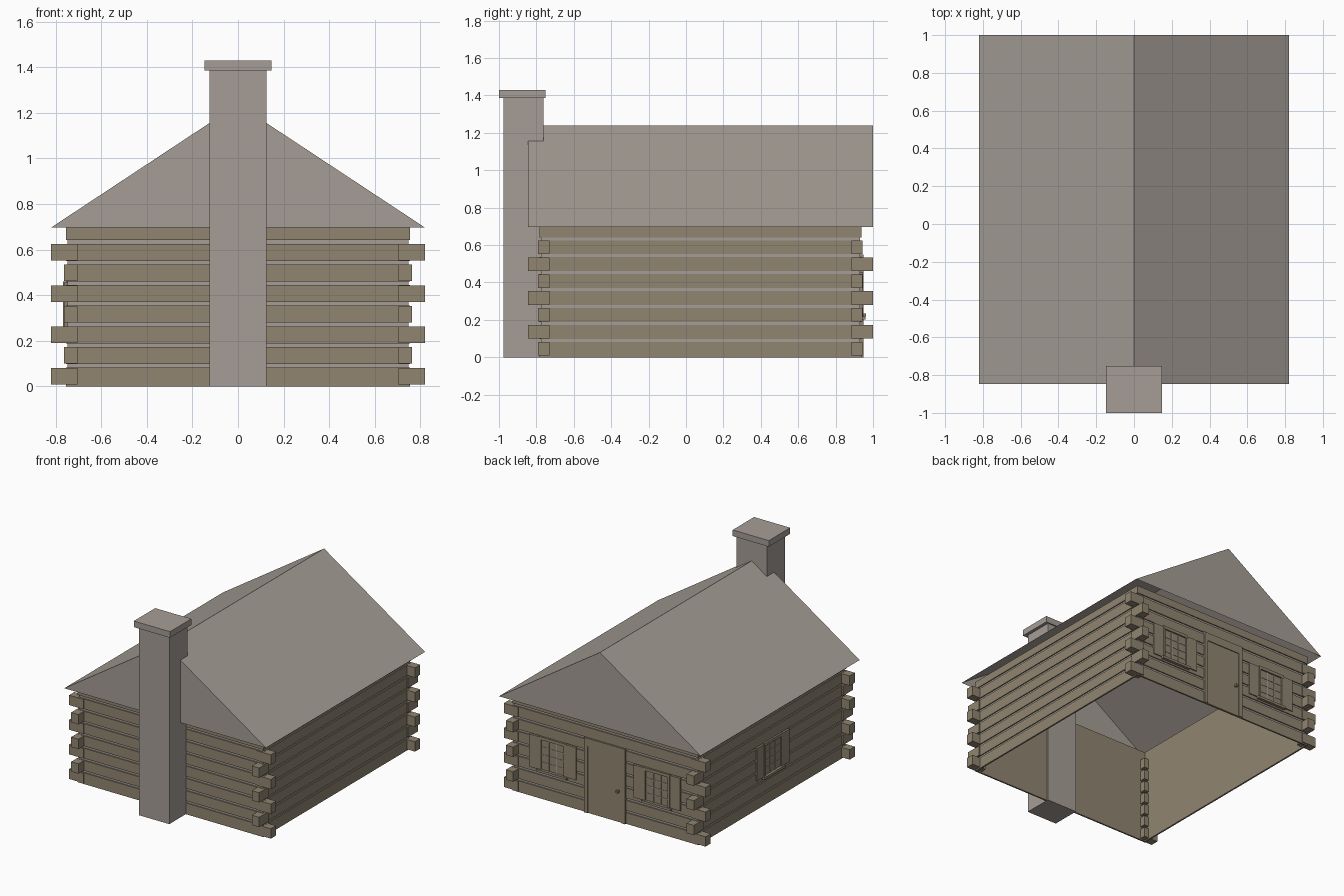
import bpy, bmesh
from mathutils import Matrix, Vector

cube = bpy.data.objects.get("Cube")
if cube:
    bpy.data.objects.remove(cube)


def material(name, rgb):
    m = bpy.data.materials.new(name)
    m.use_nodes = True
    m.diffuse_color = (*rgb, 1)
    m.node_tree.nodes["Principled BSDF"].inputs["Base Color"].default_value = (*rgb, 1)
    return m


GRAY = material("stone_gray", (0.38, 0.34, 0.305))
WOOD = material("log_brown", (0.28, 0.235, 0.165))


def finish(name, bm, *mats):
    bmesh.ops.recalc_face_normals(bm, faces=bm.faces)
    me = bpy.data.meshes.new(name)
    bm.to_mesh(me)
    bm.free()
    for m in mats:
        me.materials.append(m)
    ob = bpy.data.objects.new(name, me)
    bpy.context.collection.objects.link(ob)
    return ob


def boxes(name, mat, spans, frame=Matrix()):
    """One object made of boxes, each given as (x0, x1, y0, y1, z0, z1)."""
    bm = bmesh.new()
    for x0, x1, y0, y1, z0, z1 in spans:
        centre = Vector((x0 + x1, y0 + y1, z0 + z1)) / 2
        size = Matrix.Diagonal((x1 - x0, y1 - y0, z1 - z0, 1))
        bmesh.ops.create_cube(bm, size=1, matrix=frame @ Matrix.Translation(centre) @ size)
    return finish(name, bm, mat)


# Main dimensions
MID_Y = 0.077
HALF_X, HALF_Y = 0.755, 0.86
EAVE, RIDGE = 0.697, 1.238
EAVE_X, ROOF_Y = 0.82, 0.923
PITCH, GAP = 0.0905, 0.008

# Log walls: one stepped profile swept round the rectangle, gray in the recesses
profile = [(0.0, 0.0)]
for k in range(1, 8):
    low, high = k * PITCH - GAP, k * PITCH + GAP
    profile += [(0, low), (0.008, low), (0.008, high), (0, high)]
profile += [(0, EAVE), (0.012, EAVE), (0.012, 0)]
bm = bmesh.new()
rings = []
for inset, z in profile:
    rings.append([bm.verts.new((sx * (HALF_X - inset), MID_Y + sy * (HALF_Y - inset), z))
                  for sx, sy in ((-1, -1), (1, -1), (1, 1), (-1, 1))])
for i, ring in enumerate(rings):
    nxt = rings[(i + 1) % len(rings)]
    recess = profile[i][0] == 0.008 and profile[(i + 1) % len(rings)][0] == 0.008
    for c in range(4):
        d = (c + 1) % 4
        f = bm.faces.new((ring[c], ring[d], nxt[d], nxt[c]))
        f.material_index = int(recess)
finish("log_walls", bm, WOOD, GRAY)

# Crossing log ends at the corners, alternating direction with each tier
ends = []
for k in range(7):
    z0, z1 = k * PITCH + 0.009, (k + 1) * PITCH - 0.009
    for sx in (-1, 1):
        for sy in (-1, 1):
            far_x, far_y = (EAVE_X, 0.867) if k % 2 == 0 else (0.764, ROOF_Y)
            xs = sorted((sx * 0.705, sx * far_x))
            ys = sorted((MID_Y + sy * 0.807, MID_Y + sy * far_y))
            ends.append((*xs, *ys, z0, z1))
boxes("corner_log_ends", WOOD, ends)

# Roof: open-bottomed gable shell
bm = bmesh.new()
gables = [[bm.verts.new((x, MID_Y + s * ROOF_Y, z))
           for x, z in ((-EAVE_X, EAVE), (0, RIDGE), (EAVE_X, EAVE))] for s in (-1, 1)]
for g in gables:
    bm.faces.new(g)
for a in (0, 1):
    bm.faces.new((gables[0][a], gables[0][a + 1], gables[1][a + 1], gables[1][a]))
finish("roof", bm, GRAY)

# Chimney
boxes("chimney", GRAY, [(-0.124, 0.124, -0.975, -0.762, 0, 1.387)])
boxes("chimney_cap", GRAY, [(-0.147, 0.147, -1.0, -0.752, 1.385, 1.43)])


# Wall frames: local x runs along the wall, local y points outward
def wall_frame(x, y, turn):
    return Matrix.Translation((x, y, 0)) @ Matrix.Rotation(turn, 4, "Z")


QUARTER = 1.5707963
BACK_Y = MID_Y + HALF_Y


def window(name, frame):
    half, bottom, top = 0.108, 0.215, 0.455
    edge = 0.016
    inner = half - edge
    boxes(name + "_pane", WOOD, [(-inner, inner, -0.009, 0.002, bottom, top)], frame)
    # Surround and sill
    trim = [(-half, -inner, -0.009, 0.012, bottom, top),
            (inner, half, -0.009, 0.012, bottom, top),
            (-half, half, -0.009, 0.013, top - edge, top + 0.006),
            (-half - 0.012, half + 0.012, -0.009, 0.022, bottom - 0.014, bottom + 0.004)]
    boxes(name + "_frame", WOOD, trim, frame)
    # Glazing bars
    bars = []
    for i in (-1, 1):
        u = i * inner / 3
        bars.append((u - 0.003, u + 0.003, 0, 0.006, bottom, top - edge))
    for i in (1, 2, 3):
        z = bottom + i * (top - edge - bottom) / 4
        bars.append((-inner, inner, 0, 0.005, z - 0.003, z + 0.003))
    boxes(name + "_bars", GRAY, bars, frame)
    # Shutters
    boxes(name + "_shutters", WOOD,
          [(*sorted((s * half, s * 0.19)), -0.009, 0.008, bottom, top) for s in (-1, 1)], frame)


window("back_left_window", wall_frame(0.424, BACK_Y, 0))
window("back_right_window", wall_frame(-0.424, BACK_Y, 0))
window("side_window", wall_frame(-HALF_X, MID_Y, QUARTER))

# Door
door_frame = wall_frame(0, BACK_Y, 0)
boxes("door", WOOD, [(-0.138, 0.138, -0.009, 0.004, 0, 0.5)], door_frame)
boxes("door_surround", WOOD, [(-0.167, -0.137, -0.009, 0.011, 0, 0.55),
                              (0.137, 0.167, -0.009, 0.011, 0, 0.55),
                              (-0.138, 0.138, -0.009, 0.010, 0.49, 0.55)], door_frame)
boxes("door_handle", WOOD, [(-0.118, -0.102, 0, 0.026, 0.219, 0.235)], door_frame)
